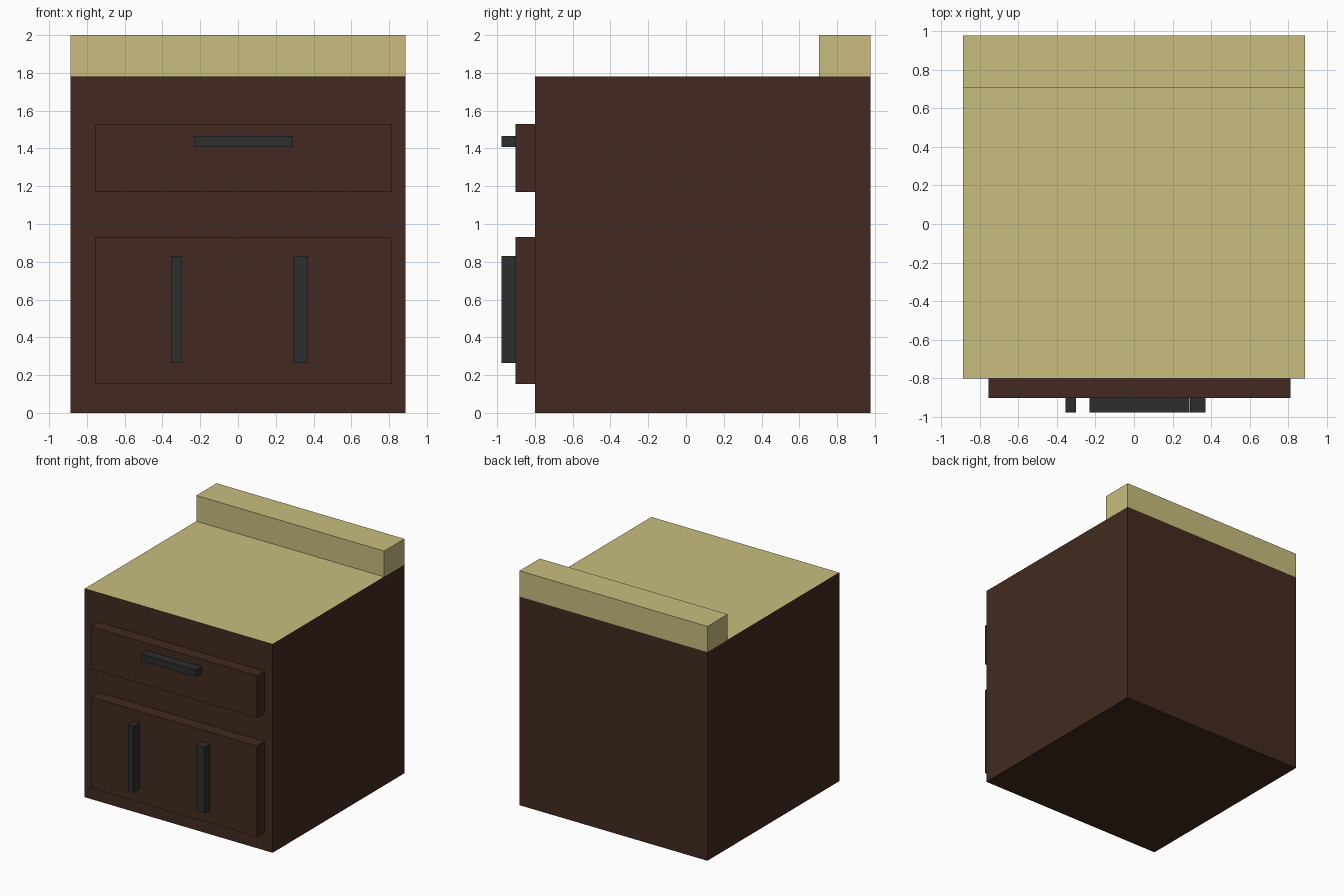
import bpy, bmesh

if "Cube" in bpy.data.objects:
    bpy.data.objects.remove(bpy.data.objects["Cube"])


def material(name, rgb):
    m = bpy.data.materials.new(name)
    m.diffuse_color = (*rgb, 1)
    m.use_nodes = True
    m.node_tree.nodes["Principled BSDF"].inputs["Base Color"].default_value = m.diffuse_color
    return m


WOOD = material("dark_wood", (0.054, 0.023, 0.014))
COUNTER = material("cream_counter", (0.58, 0.51, 0.21))
METAL = material("dark_metal", (0.027, 0.027, 0.027))


def box(name, x, y, z, mat, top_mat=None):
    """Box spanning the (min, max) ranges x, y, z; optional material for the top face."""
    bm = bmesh.new()
    bmesh.ops.create_cube(bm, size=1)
    for v in bm.verts:
        v.co = [r[0] if c < 0 else r[1] for c, r in zip(v.co, (x, y, z))]
    bm.normal_update()
    mesh = bpy.data.meshes.new(name)
    mesh.materials.append(mat)
    if top_mat:
        mesh.materials.append(top_mat)
        for f in bm.faces:
            f.material_index = int(f.normal.z > 0.5)
    bm.to_mesh(mesh)
    bm.free()
    obj = bpy.data.objects.new(name, mesh)
    bpy.context.collection.objects.link(obj)
    return obj


WIDTH = (-0.887, 0.887)
FRONT, PANEL, GRIP, BACK = -0.80, -0.903, -0.978, 0.978

# Cabinet with a cream worktop, and the raised ledge along its back
box("cabinet_body", WIDTH, (FRONT, BACK), (0, 1.78), WOOD, COUNTER)
box("backsplash", WIDTH, (0.705, BACK), (1.78, 2.0), COUNTER)

# Raised drawer and door panels
for name, z in (("drawer_front", (1.17, 1.53)), ("door_panel", (0.153, 0.93))):
    box(name, (-0.755, 0.812), (PANEL, FRONT), z, WOOD)

# Handles
for name, x, z in (("drawer_handle", (-0.232, 0.288), (1.408, 1.467)),
                   ("left_door_handle", (-0.354, -0.30), (0.265, 0.83)),
                   ("right_door_handle", (0.29, 0.37), (0.265, 0.83))):
    box(name, x, (GRIP, PANEL), z, METAL)
